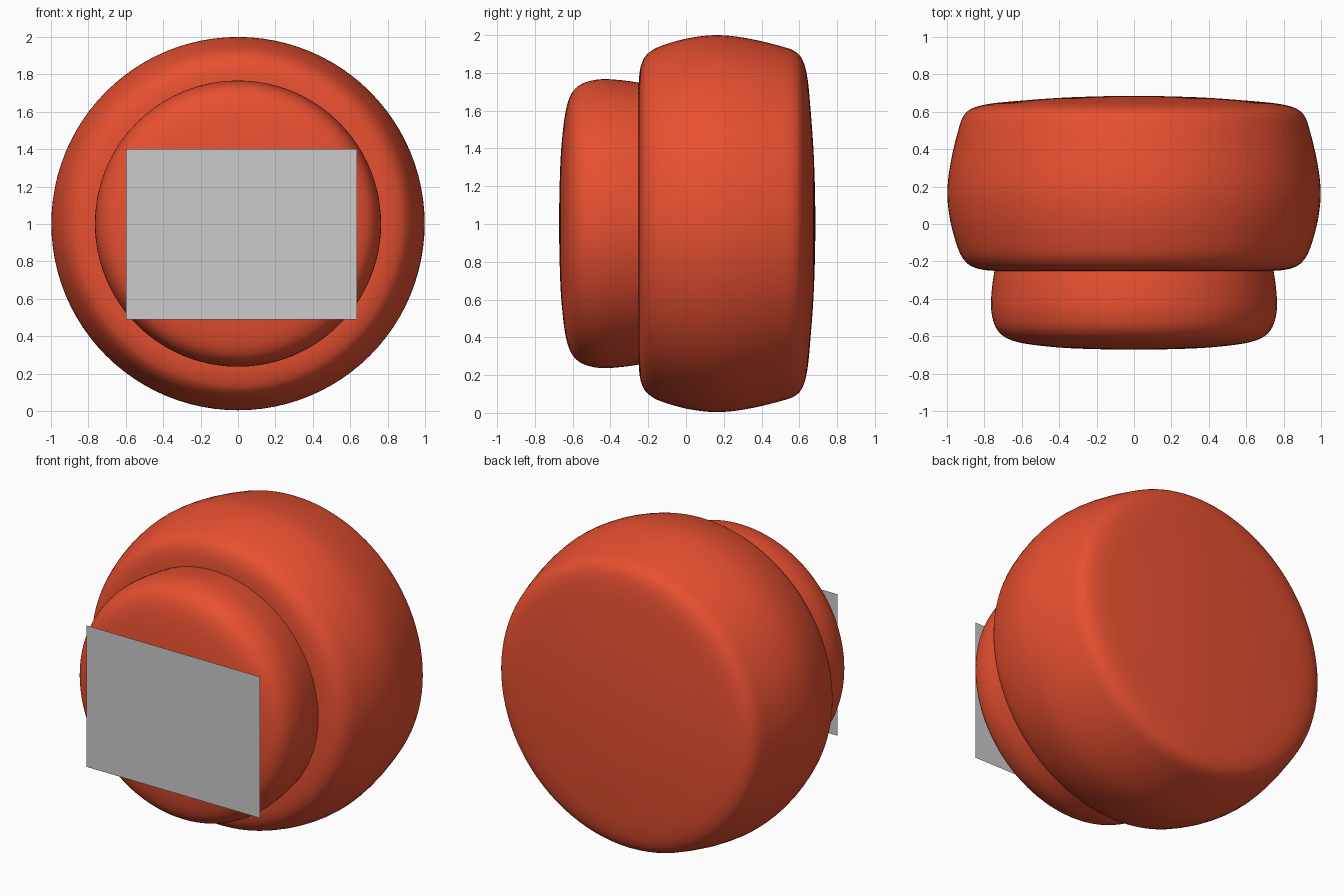
import bpy, bmesh, math
from mathutils import Vector

if "Cube" in bpy.data.objects:
    bpy.data.objects.remove(bpy.data.objects["Cube"])

CENTRE_Z = 1.002


def smooth_profile(points, steps=5):
    """Catmull-Rom curve through (radius, y) points; both ends kept."""
    p = [Vector(q) for q in points]
    p = [Vector((-p[1].x, p[1].y))] + p + [2 * p[-1] - p[-2]]
    out = []
    for a, b, c, d in zip(p, p[1:], p[2:], p[3:]):
        for i in range(steps):
            t = i / steps
            out.append(0.5 * (2 * b + (c - a) * t + (2 * a - 5 * b + 4 * c - d) * t * t
                              + (3 * b - a - 3 * c + d) * t ** 3))
    out.append(p[-2])
    return out


def lathe(name, points, material, segments=96):
    """Revolve a profile around the y axis."""
    bm = bmesh.new()
    verts = [bm.verts.new((max(q.x, 0), q.y, 0)) for q in smooth_profile(points)]
    edges = [bm.edges.new(e) for e in zip(verts, verts[1:])]
    bmesh.ops.spin(bm, geom=verts + edges, axis=(0, 1, 0), cent=(0, 0, 0),
                   angle=2 * math.pi, steps=segments)
    bmesh.ops.remove_doubles(bm, verts=bm.verts, dist=0.0003)
    bmesh.ops.holes_fill(bm, edges=[e for e in bm.edges if e.is_boundary], sides=0)
    bmesh.ops.recalc_face_normals(bm, faces=bm.faces)
    mesh = bpy.data.meshes.new(name)
    bm.to_mesh(mesh)
    bm.free()
    obj = bpy.data.objects.new(name, mesh)
    obj.location.z = CENTRE_Z
    bpy.context.collection.objects.link(obj)
    mesh.materials.append(material)
    bpy.ops.object.select_all(action='DESELECT')
    obj.select_set(True)
    bpy.context.view_layer.objects.active = obj
    bpy.ops.object.shade_smooth_by_angle(angle=math.radians(40))
    return obj


red = bpy.data.materials.new("red")
red.diffuse_color = (0.80, 0.08, 0.03, 1)
red.use_nodes = True
red.node_tree.nodes["Principled BSDF"].inputs["Base Color"].default_value = red.diffuse_color

# Large rounded drum at the back
lathe("drum", [(0, 0.685), (0.35, 0.677), (0.62, 0.658), (0.77, 0.643), (0.86, 0.62),
               (0.91, 0.58), (0.94, 0.5), (0.98, 0.33), (0.998, 0.17), (0.983, 0.02),
               (0.945, -0.12), (0.91, -0.19), (0.86, -0.23), (0.77, -0.249),
               (0.6, -0.25), (0.3, -0.25), (0, -0.25)], red)

# Smaller rounded button in front
lathe("button", [(0, -0.672), (0.3, -0.666), (0.48, -0.653), (0.61, -0.634), (0.69, -0.605),
                 (0.735, -0.56), (0.757, -0.5), (0.765, -0.43), (0.758, -0.33),
                 (0.746, -0.25), (0.737, -0.2)], red)

# Thin flat plate before the button
mesh = bpy.data.meshes.new("front_plate")
mesh.from_pydata([(-0.6, -0.683, 0.49), (0.635, -0.683, 0.49),
                  (0.635, -0.683, 1.4), (-0.6, -0.683, 1.4)], [], [(0, 1, 2, 3)])
plate = bpy.data.objects.new("front_plate", mesh)
bpy.context.collection.objects.link(plate)
